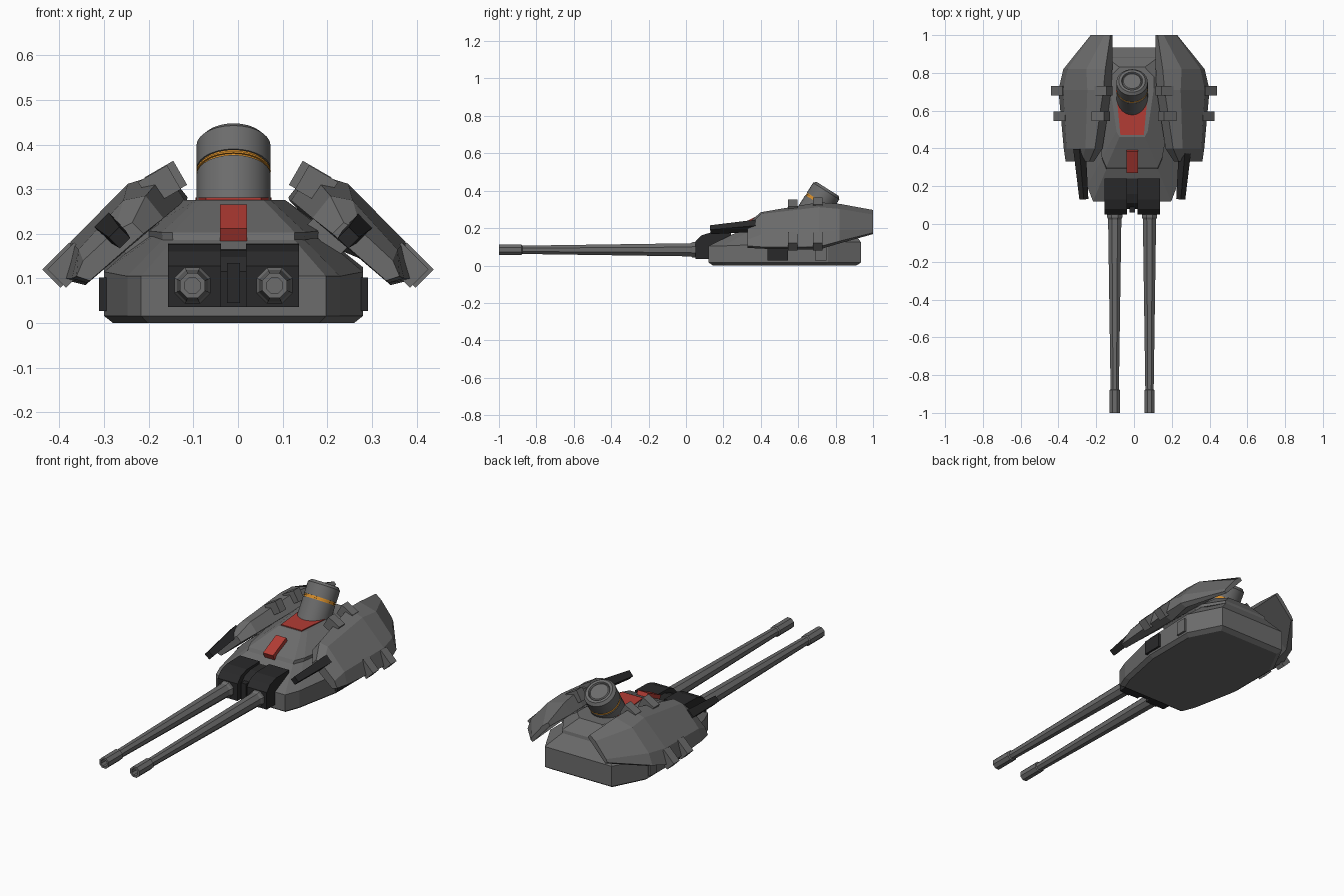
import bpy, bmesh, math
from mathutils import Vector, Matrix

if "Cube" in bpy.data.objects:
    bpy.data.objects.remove(bpy.data.objects["Cube"])

CX = -0.01  # centre line of hull and guns


def mat(name, rgb):
    m = bpy.data.materials.new(name)
    m.diffuse_color = (*rgb, 1)
    m.use_nodes = True
    m.node_tree.nodes["Principled BSDF"].inputs["Base Color"].default_value = m.diffuse_color
    return m


GREY = mat("armour grey", (0.15, 0.15, 0.15))
BLACK = mat("gunmetal black", (0.022, 0.022, 0.023))
RED = mat("marking red", (0.45, 0.045, 0.035))
ORANGE = mat("ring orange", (0.70, 0.28, 0.025))


def loft(name, rings, material, caps=True):
    """Skin a list of equal-length point rings."""
    bm = bmesh.new()
    vs = [[bm.verts.new(p) for p in r] for r in rings]
    n = len(rings[0])
    for a, b in zip(vs, vs[1:]):
        for i in range(n):
            j = (i + 1) % n
            bm.faces.new((a[i], a[j], b[j], b[i]))
    if caps:
        bm.faces.new(vs[0])
        bm.faces.new(vs[-1])
    bmesh.ops.recalc_face_normals(bm, faces=bm.faces)
    me = bpy.data.meshes.new(name)
    bm.to_mesh(me)
    bm.free()
    ob = bpy.data.objects.new(name, me)
    bpy.context.collection.objects.link(ob)
    me.materials.append(material)
    return ob


def box(name, centre, size, material, rot=None, front=1.0):
    """Box, optionally rotated, with its -y end scaled by front."""
    rot = rot or Matrix.Identity(3)
    rings = []
    for sy, k in ((-0.5, front), (0.5, 1)):
        rings.append([Vector(centre) + rot @ Vector((sx * size[0] * k, sy * size[1], sz * size[2] * k))
                      for sx, sz in ((-.5, -.5), (.5, -.5), (.5, .5), (-.5, .5))])
    return loft(name, rings, material)


def lathe(name, origin, axis, profile, sides, material, phase=0.0, smooth=False):
    """Revolve (distance, radius) pairs round an axis."""
    q = Vector(axis).to_track_quat('Z', 'Y')
    rings = [[Vector(origin) + q @ Vector((r * math.cos(phase + 2 * math.pi * i / sides),
                                           r * math.sin(phase + 2 * math.pi * i / sides), d))
              for i in range(sides)] for d, r in profile]
    ob = loft(name, rings, material)
    if smooth:
        bpy.context.view_layer.objects.active = ob
        ob.select_set(True)
        bpy.ops.object.shade_smooth_by_angle(angle=math.radians(30))
        ob.select_set(False)
    return ob


def outline(half):
    """Mirror half outline points (x, y, z) about the centre line."""
    return [(CX + x, y, z) for x, y, z in half] + [(CX - x, y, z) for x, y, z in reversed(half)]


# hull
base = [(.207, .12), (.238, .2), (.29, .46), (.29, .76), (.2, .935)]
roof = [(.065, .46), (.08, .49), (.112, .72), (.112, .78), (.065, .83)]
shoulder = [.105, .105, .115, .125, .125]
loft("hull", [
    outline([(x * .93, .53 + (y - .53) * .94, 0) for x, y in base]),
    outline([(x, y, .016) for x, y in base]),
    outline([(x, y, z) for (x, y), z in zip(base, shoulder)]),
    outline([(x, y, .268) for x, y in roof])], GREY)


def between(t, lift=0.0, grow=1.0):
    """Ring on the hull slope, t = 0 shoulder to 1 roof."""
    return [((b[0] + (r[0] - b[0]) * t) * grow, b[1] + (r[1] - b[1]) * t,
             s + (.268 - s) * t + lift) for b, r, s in zip(base, roof, shoulder)]


# raised deck armour on the upper slopes
loft("upper_deck", [outline(between(.5)), outline(between(.53, .012, 1.04)),
                    outline(between(1, .008, 1.03))], GREY)

# red roof panel
loft("roof_panel", [[(CX + x, y, z) for x, y in ((-.062, .47), (.062, .47), (.085, .71), (-.085, .71))]
                    for z in (.274, .281)], RED)

# red sight block on the front slope
slope = Matrix.Rotation(math.atan2(.163, .34), 3, 'X')
box("sight_block", (CX, .335, .222), (.06, .125, .038), RED, slope)

# gun mantlet: two cheeks and a recessed middle
cheek = [(.05, .036), (.05, .128), (.08, .16), (.13, .176), (.24, .178), (.24, .036)]
for name, x0, x1, dy, dz in (("mantlet_left", -.147, -.028, 0, 0), ("mantlet_right", .028, .147, 0, 0),
                             ("mantlet_middle", -.03, .03, .03, -.012)):
    loft(name, [[(CX + x, y + dy * (y < .2), z + dz * (z > .1)) for y, z in cheek] for x in (x0, x1)], BLACK)
box("mantlet_rib", (CX, .075, .09), (.03, .03, .09), BLACK)

# twin barrels with hollow muzzles
for side, name in ((-1, "barrel_left"), (1, "barrel_right")):
    lathe(name, (CX + side * .092, .07, .084), (0, -1, 0),
          [(0, .044), (.035, .044), (.045, .038), (.945, .024), (.95, .03), (1.07, .03),
           (1.07, .019), (1.0, .019)], 8, GREY, math.pi / 8)

# tilted sensor turret
axis = Vector((0, .535, .845))
top = Vector((CX, .757, .41))
lathe("sensor_body", top, axis, [(-.24, .083), (-.092, .083)], 28, GREY, smooth=True)
lathe("sensor_ring", top, axis, [(-.094, .079), (-.074, .079)], 28, ORANGE, smooth=True)
lathe("sensor_ring_lip", top, axis, [(-.086, .083), (-.082, .0835)], 28, ORANGE, smooth=True)
lathe("sensor_head", top, axis, [(-.076, .083), (-.014, .083), (0, .07), (0, .056), (-.008, .052),
                                 (-.002, .046)], 28, GREY, smooth=True)

# side armour plates: cross-sections (x, z) at stations along y
stations = {
    .33: ((.355, .105), (.34, .14), (.27, .205), (.23, .225), (.205, .20), (.325, .095)),
    .40: ((.365, .10), (.35, .165), (.25, .275), (.20, .285), (.16, .235), (.33, .09)),
    .71: ((.393, .10), (.368, .182), (.24, .312), (.155, .338), (.112, .275), (.335, .085)),
    .82: ((.367, .13), (.345, .19), (.245, .303), (.145, .33), (.108, .275), (.33, .118)),
    1.0: ((.222, .175), (.215, .192), (.15, .272), (.118, .297), (.106, .282), (.21, .168)),
}
for s, side in ((-1, "left"), (1, "right")):
    loft("side_plate_" + side, [[(s * (x + .007), y, z) for x, z in sec]
                                for y, sec in stations.items()], GREY)
    lean = Matrix.Rotation(s * math.radians(45), 3, 'Y')
    # clips gripping the plate edges
    for i, y in enumerate((.57, .705)):
        box(f"lower_clip_{side}_{i}", (s * (.376 + .012 * i), y, .13), (.085, .05, .058), GREY, lean)
        box(f"upper_clip_{side}_{i}", (s * (.176 - .014 * i), y, .308 + .01 * i), (.075, .05, .062), GREY,
            Matrix.Rotation(s * math.radians(30), 3, 'Y'))
    # small tapered gun pods under the plate noses
    pod = lean @ Matrix.Rotation(math.radians(7), 3, 'X')
    box("gun_pod_" + side, (CX * .9 + s * .268, .265, .203), (.046, .27, .048), BLACK, pod, .72)
    # hull side lockers
    box("dark_locker_" + side, (CX + s * .27, .49, .065), (.062, .11, .075), BLACK)
    box("grey_locker_" + side, (CX + s * .27, .72, .065), (.062, .06, .075), GREY)
    # bracket joining plate to hull
    box("plate_bracket_" + side, (CX + s * .215, .62, .2), (.1, .2, .05), GREY, lean)
